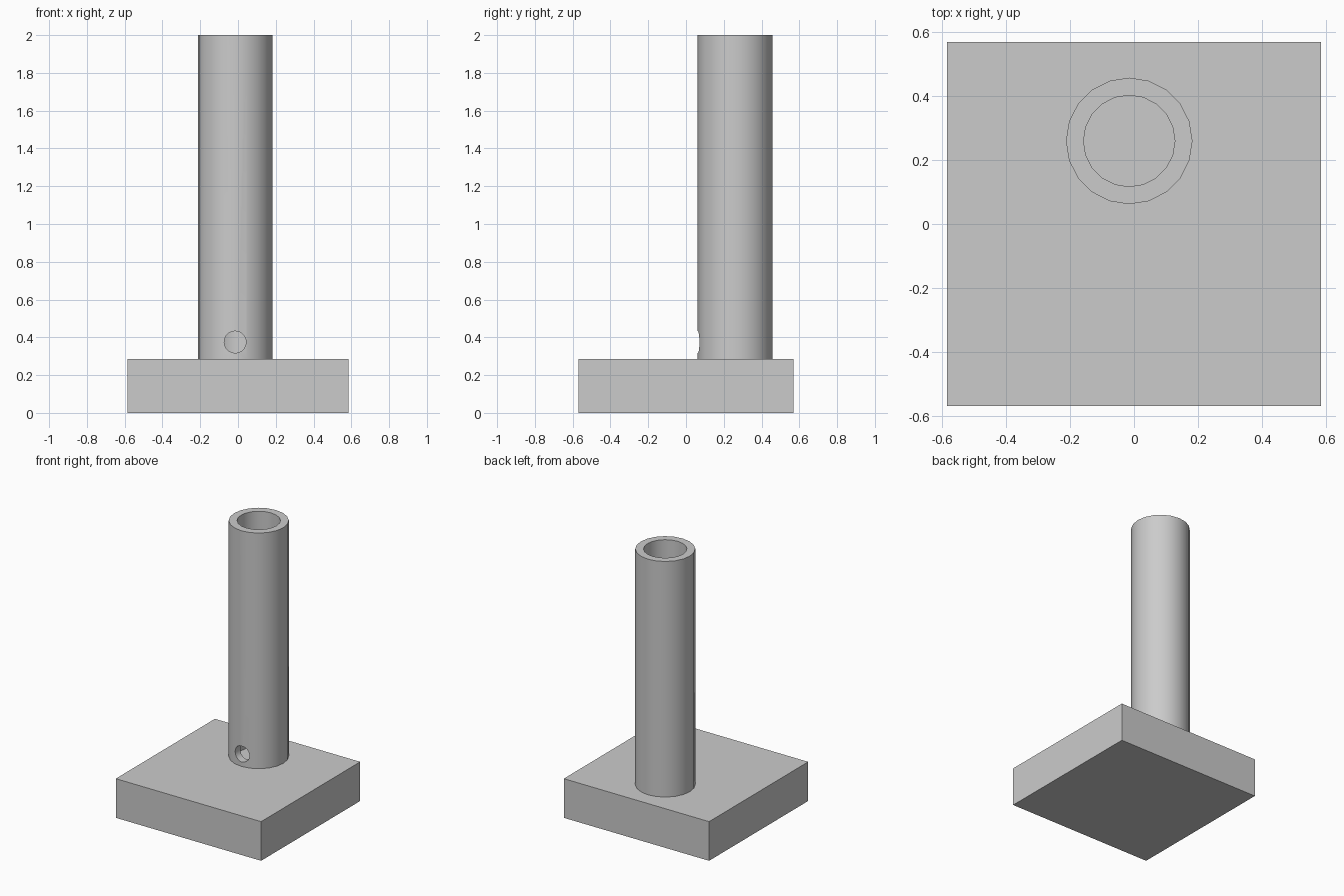
import bpy
from math import radians

if "Cube" in bpy.data.objects:
    bpy.data.objects.remove(bpy.data.objects["Cube"], do_unlink=True)

BASE_TOP, TOP = 0.285, 2.0
TUBE_X, TUBE_Y = -0.015, 0.26

grey = bpy.data.materials.new("plain grey")
grey.use_nodes = True
colour = (0.6, 0.6, 0.6, 1)
grey.diffuse_color = colour
grey.node_tree.nodes["Principled BSDF"].inputs["Base Color"].default_value = colour


def cylinder(name, radius, depth, location, sides, rotation=(0, 0, 0)):
    bpy.ops.mesh.primitive_cylinder_add(vertices=sides, radius=radius, depth=depth,
                                        location=location, rotation=rotation)
    obj = bpy.context.object
    obj.name = name
    obj.data.materials.append(grey)
    return obj


def cut(target, cutter):
    mod = target.modifiers.new("cut", "BOOLEAN")
    mod.operation = "DIFFERENCE"
    mod.solver = "EXACT"
    mod.object = cutter
    bpy.ops.object.select_all(action="DESELECT")
    target.select_set(True)
    bpy.context.view_layer.objects.active = target
    bpy.ops.object.modifier_apply(modifier=mod.name)
    bpy.data.objects.remove(cutter, do_unlink=True)


# Square base block
bpy.ops.mesh.primitive_cube_add(size=1, location=(0, 0, BASE_TOP / 2))
base = bpy.context.object
base.name = "base"
base.scale = (1.17, 1.14, BASE_TOP)
bpy.ops.object.transform_apply(location=False, rotation=False, scale=True)
base.data.materials.append(grey)

# Upright tube, bored down to the base
height = TOP - BASE_TOP
middle = (TUBE_X, TUBE_Y, BASE_TOP + height / 2)
tube = cylinder("tube", 0.198, height, middle, 20)
cut(tube, cylinder("bore", 0.143, height + 0.2, middle, 20))

# Small round hole through the front wall of the tube
cut(tube, cylinder("front_hole", 0.058, 0.26, (TUBE_X, TUBE_Y - 0.17, 0.375), 20,
                   (radians(90), 0, 0)))
bpy.ops.object.shade_smooth_by_angle(angle=radians(30))
